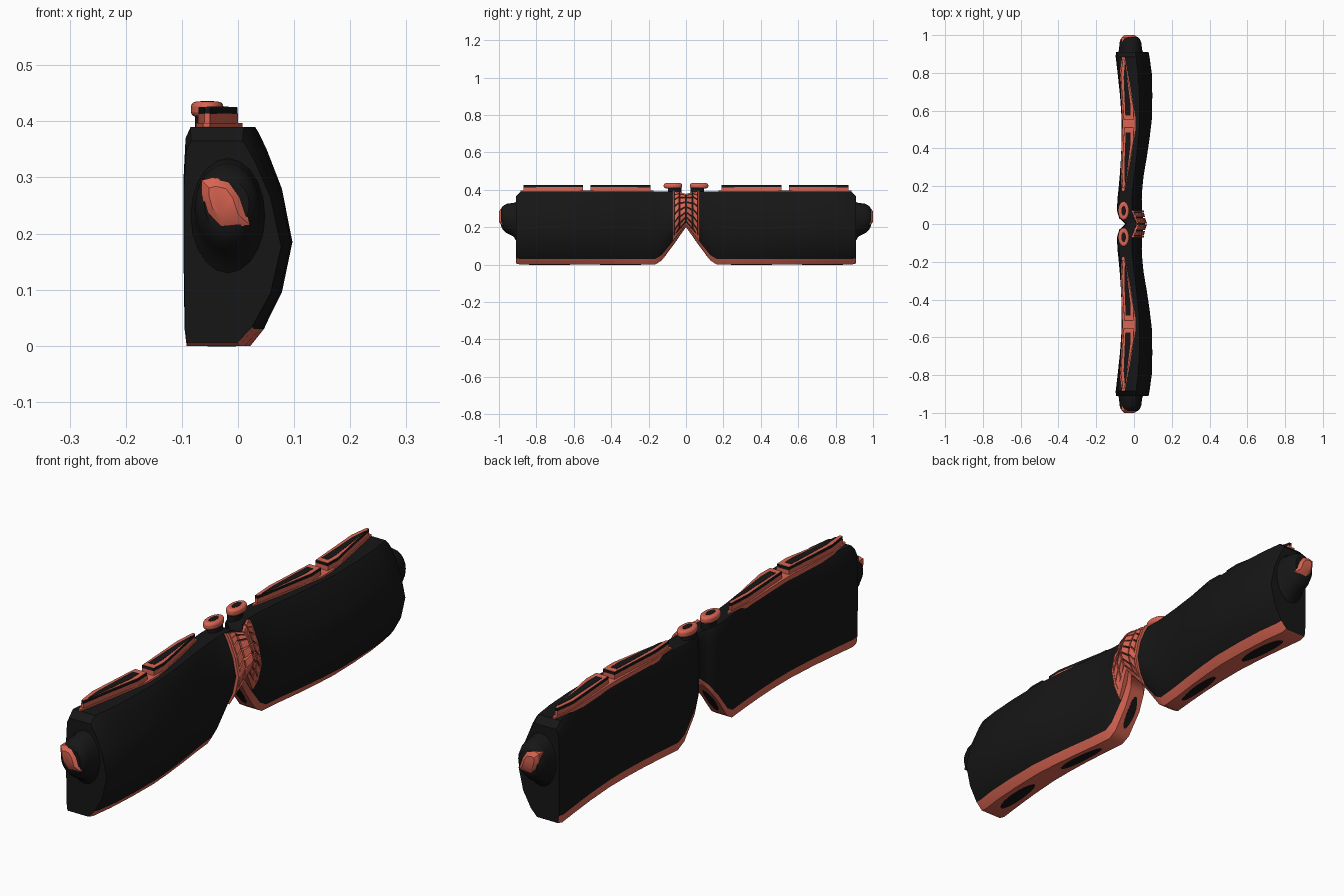
import bpy, bmesh
from math import sin, cos, pi, radians
from mathutils import Vector

if "Cube" in bpy.data.objects:
    bpy.data.objects.remove(bpy.data.objects["Cube"])


def material(name, rgb):
    m = bpy.data.materials.new(name)
    m.diffuse_color = (*rgb, 1)
    m.use_nodes = True
    m.node_tree.nodes["Principled BSDF"].inputs["Base Color"].default_value = m.diffuse_color
    return m


BLACK = material("black", (0.008, 0.008, 0.008))
CORAL = material("coral", (0.70, 0.13, 0.085))

# Cross-section: fraction of width, height
PROFILE = [(.03, 0), (.01, .03), (0, .15), (0, .3), (.02, .37), (.07, .39), (.6, .39),
           (.64, .38), (.73, .35), (.89, .28), (1, .185), (.89, .095), (.70, .03), (.55, 0)]
# Stations: y, back x, front x, bottom z, top z
STATIONS = [(0, -.045, .058, .2, .375), (.03, -.078, .048, .158, .388), (.07, -.09, .042, .103, .39),
            (.13, -.088, .041, .022, .39), (.165, -.084, .042, 0, .39), (.25, -.076, .05, 0, .39),
            (.35, -.069, .067, 0, .39), (.45, -.065, .082, 0, .39), (.55, -.065, .094, 0, .39),
            (.68, -.074, .097, 0, .39), (.8, -.087, .094, 0, .39), (.885, -.097, .082, 0, .39),
            (.91, -.096, .077, .006, .365)]


def section(y):
    for a, b in zip(STATIONS, STATIONS[1:]):
        if y <= b[0]:
            break
    t = (y - a[0]) / (b[0] - a[0])
    _, x0, x1, zb, zt = [p + (q - p) * t for p, q in zip(a, b)]
    return [Vector((x0 + f * (x1 - x0), y, zb + z / .39 * (zt - zb))) for f, z in PROFILE]


def loft(name, rings, mat, start=True, end=True, coral_rows=(), bevel=0):
    """Skin a list of rings on the +y half and mirror it to the -y half."""
    bm = bmesh.new()
    vs = [[bm.verts.new(p) for p in r] for r in rings]
    n = len(rings[0])
    for a, b in zip(vs, vs[1:]):
        for i in range(n):
            f = bm.faces.new((a[i], a[(i + 1) % n], b[(i + 1) % n], b[i]))
            f.material_index = int(i in coral_rows)
    if start:
        bm.faces.new(vs[0])
    if end:
        bm.faces.new(vs[-1])
    bmesh.ops.recalc_face_normals(bm, faces=bm.faces)
    me = bpy.data.meshes.new(name)
    bm.to_mesh(me)
    bm.free()
    ob = bpy.data.objects.new(name, me)
    bpy.context.collection.objects.link(ob)
    me.materials.append(mat)
    if coral_rows:
        me.materials.append(CORAL)
    bpy.ops.object.select_all(action='DESELECT')
    ob.select_set(True)
    bpy.context.view_layer.objects.active = ob
    bpy.ops.object.shade_smooth_by_angle(angle=radians(35))
    if bevel:
        b = ob.modifiers.new("bevel", 'BEVEL')
        b.width, b.segments = bevel, 3
    m = ob.modifiers.new("mirror", 'MIRROR')
    m.use_axis = (False, True, False)
    return ob


def prism(name, pts, z0, z1, mat, bevel=0):
    return loft(name, [[(x, y, z) for x, y in pts] for z in (z0, z1)], mat, bevel=bevel)


def inset(pts, sx, sy):
    cx, cy = [sum(p[i] for p in pts) / len(pts) for i in (0, 1)]
    return [(cx + (x - cx) * sx, cy + (y - cy) * sy) for x, y in pts]


def ellipse(cx, cy, rx, ry, n=20):
    return [(cx + rx * cos(2 * pi * i / n), cy + ry * sin(2 * pi * i / n)) for i in range(n)]


# Main shell with coral lower edge
loft("wing_shell", [section(s[0]) for s in STATIONS], BLACK, start=False, coral_rows=(0, 12, 13))

# Black inlays along the underside and in the notch
for cy, ry in ((.08, .038), (.35, .11), (.73, .11)):
    low = []
    for u, y in ellipse(.5, cy, .26, ry):
        s = section(y)
        low.append(s[0].lerp(s[13], u) + Vector((0, 0, -.0015)))
    loft("underside_inlay", [low, [p + Vector((0, 0, .004)) for p in low]], BLACK)

# Rounded end cap: y, centre x, centre z, radius x, radius z
caps = [(.9, -.018, .225, .07, .112), (.922, -.018, .24, .061, .09), (.96, -.019, .247, .058, .078),
        (.98, -.02, .25, .05, .062), (.99, -.02, .252, .04, .045)]
loft("end_cap", [[(x, y, z) for x, z in ellipse(cx, cz, rx, rz)] for y, cx, cz, rx, rz in caps], BLACK)

# Coral tip on the end cap
TIP = [(-.065, .295), (-.045, .30), (-.015, .293), (.005, .265), (.022, .215), (-.03, .21),
       (-.055, .235), (-.065, .27)]
loft("end_tip", [[(x, .955, z) for x, z in TIP], [(x, .988, z) for x, z in TIP],
                 [(x, 1.0, z) for x, z in inset(TIP, .6, .6)]], CORAL)

# Coral base strip along the top
prism("top_strip", [(-.062, .175), (-.052, .175), (-.02, .33), (.008, .5), (.008, .56), (-.02, .73),
                    (-.05, .885), (-.062, .885), (-.075, .8), (-.062, .55), (-.062, .51), (-.071, .28)],
      .38, .397, CORAL)

# Raised top rails: coral wall, black lip, coral face and black inlay
inner = [(-.06, .19), (-.05, .19), (-.022, .33), (.0, .45), (-.002, .51), (-.052, .51), (-.066, .28)]
outer = [(-.06, .87), (-.05, .87), (-.024, .73), (.0, .61), (-.002, .55), (-.054, .55), (-.071, .79)]
for pts in (inner, outer):
    prism("rail_wall", pts, .385, .414, CORAL)
    prism("rail_lip", inset(pts, .98, 1), .413, .4245, BLACK)
    prism("rail_face", inset(pts, .96, .99), .424, .4255, CORAL)
    prism("rail_inlay", inset(pts, .52, .84), .425, .4265, BLACK)

# Oval rings beside the hinge
prism("ring_post", ellipse(-.055, .06, .022, .036), .36, .412, BLACK)
prism("oval_ring", ellipse(-.055, .07, .029, .049, 28), .408, .435, CORAL, bevel=.009)
prism("ring_hole", ellipse(-.055, .07, .012, .026), .43, .4358, BLACK)


# Tread pad over the hinge
def front(y, s, off):
    """Point on the front surface; s runs from 0 (top) to 6 (bottom)."""
    p = section(y)
    i = min(int(s), 5)
    q = p[6 + i].lerp(p[7 + i], s - i)
    return q + Vector((off, 0, off * .3 * (s < 2.5)))


def tread(name, y0, y1, s0, s1, mat, lean, out):
    path = [(y0, s0), (y1, s0 + lean), (y1, s1 + lean), (y0, s1)]
    path = [(y, max(.02, min(s, 5.98))) for y, s in path]
    loft(name, [[front(y, s, -.01) for y, s in path], [front(y, s, out) for y, s in path]], mat)


edges = [.4, 1.35, 2.1, 2.75, 3.4, 4.05, 4.7, 5.35]
for s0, s1 in zip(edges, edges[1:]):
    for y0, y1 in ((.003, .032), (.037, .061)):
        tread("tread_block", y0, y1, s0 + .06, s1 - .06, CORAL, .12 if y0 < .02 else .25, .012)

# Coral borders of the tread pad
for i in range(12):
    tread("tread_border", .063, .072, i * .5, i * .5 + .5, CORAL, 0, .011)
tread("tread_foot", .0, .07, 5.5, 5.98, CORAL, 0, .012)
tread("tread_head", .003, .064, .02, .38, CORAL, 0, .008)
